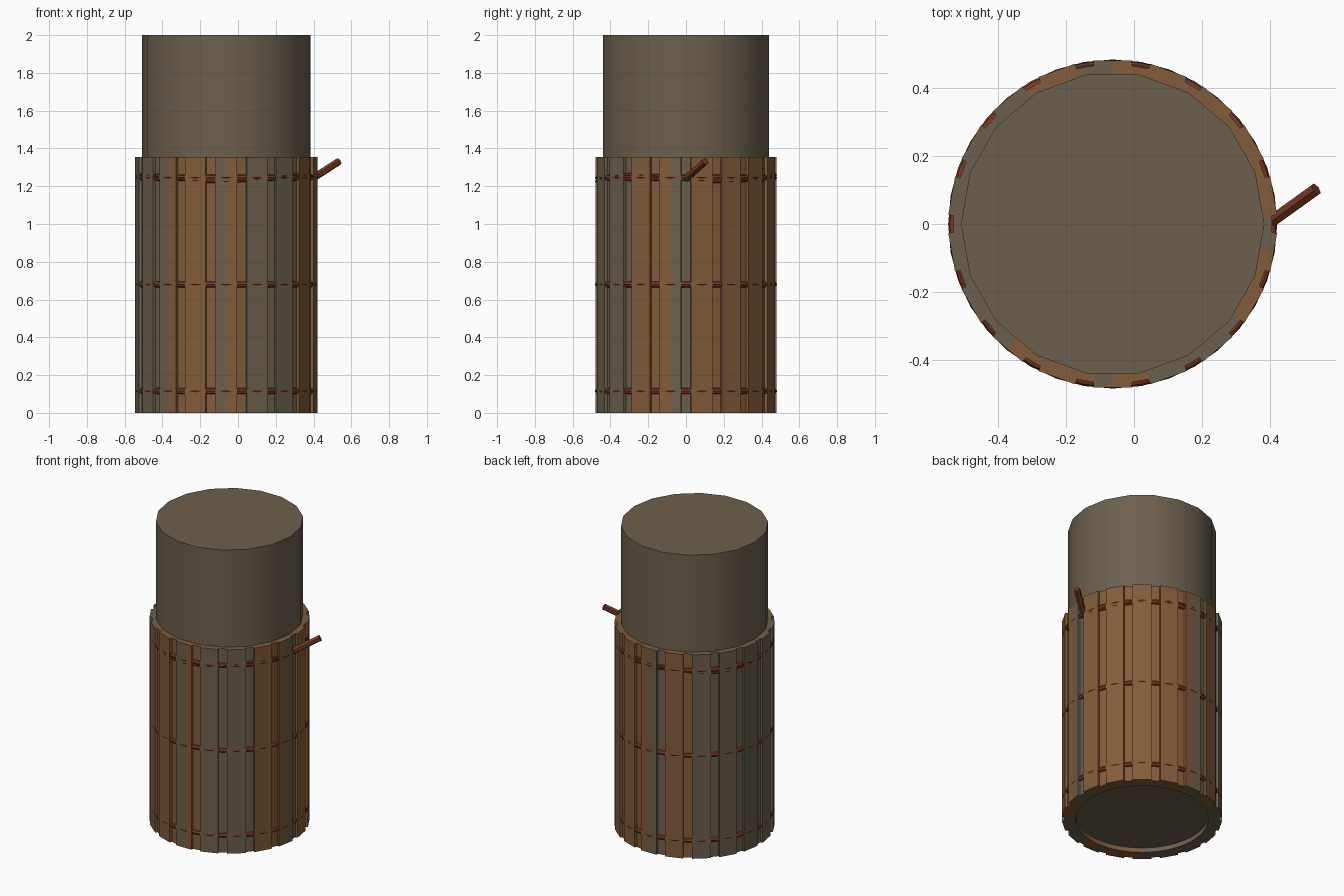
import bpy, bmesh, math
from mathutils import Vector

if "Cube" in bpy.data.objects:
    bpy.data.objects.remove(bpy.data.objects["Cube"])

CX = -0.0625      # axis of the trunk
WALL_H = 1.355    # height of the plank jacket


def material(name, rgb):
    m = bpy.data.materials.new(name)
    m.diffuse_color = (*rgb, 1)
    m.use_nodes = True
    m.node_tree.nodes["Principled BSDF"].inputs["Base Color"].default_value = m.diffuse_color
    return m


GREY = material("grey_wood", (0.150, 0.117, 0.077))
BROWN = material("brown_wood", (0.225, 0.106, 0.042))
RED = material("red_brown_rope", (0.185, 0.038, 0.016))


def finish(bm, name, mats, smooth=False):
    bmesh.ops.recalc_face_normals(bm, faces=bm.faces)
    mesh = bpy.data.meshes.new(name)
    bm.to_mesh(mesh)
    bm.free()
    ob = bpy.data.objects.new(name, mesh)
    bpy.context.collection.objects.link(ob)
    for m in mats:
        mesh.materials.append(m)
    if smooth:
        bpy.ops.object.select_all(action='DESELECT')
        ob.select_set(True)
        bpy.context.view_layer.objects.active = ob
        bpy.ops.object.shade_smooth_by_angle(angle=math.radians(35))
    return ob


def rod(name, a, b, radius, sides, mat, smooth=False, turn=0.0):
    a, b = Vector(a), Vector(b)
    bm = bmesh.new()
    bmesh.ops.create_cone(bm, cap_ends=True, segments=sides, radius1=radius,
                          radius2=radius, depth=(b - a).length)
    rot = (b - a).to_track_quat('Z', 'Y')
    for v in bm.verts:
        x, y = v.co.x, v.co.y
        v.co.x = x * math.cos(turn) - y * math.sin(turn)
        v.co.y = x * math.sin(turn) + y * math.cos(turn)
        v.co = rot @ v.co + (a + b) / 2
    return finish(bm, name, [mat], smooth)


def rope(name, z, major, minor, wave=0.0):
    """Closed rope loop, optionally sagging up and down around the wall."""
    bm = bmesh.new()
    n, k = 36, 8
    rings = []
    for i in range(n):
        t = 2 * math.pi * i / n
        h = z + wave * math.cos(3 * (t - math.radians(205)))
        ring = []
        for j in range(k):
            p = 2 * math.pi * j / k
            r = major + minor * math.cos(p)
            ring.append(bm.verts.new((CX + r * math.cos(t), r * math.sin(t),
                                      h + minor * math.sin(p))))
        rings.append(ring)
    for i in range(n):
        a, b = rings[i], rings[(i + 1) % n]
        for j in range(k):
            q = (j + 1) % k
            bm.faces.new((a[j], b[j], b[q], a[q]))
    return finish(bm, name, [RED], True)


# Trunk core
rod("trunk", (CX, 0, 0.03), (CX, 0, 2.0), 0.445, 18, GREY, True, math.radians(10))

# Plank jacket: 18 raised boards with shallow gaps; g = grey, b = brown,
# one letter for each half board, counter-clockwise from +x
TONES = "bb bb bb bb bg bb gg gg gg gg gg gb bb gb gg gg bb bg".split()
bm = bmesh.new()
columns = []      # (bottom outer, top outer, bottom inner, top inner), tone
for k, tone in enumerate(TONES):
    mid = math.radians(10 + 20 * k)
    # half board, half board, step, gap floor, step
    points = [(0.4795, -0.057, tone[0]), (0.4795, 0.0, tone[1]),
              (0.4795, 0.057, tone[1]), (0.464, 0.057, tone[1])]
    nxt = mid + math.radians(20)
    locs = [(d * math.cos(mid) - s * math.sin(mid),
             d * math.sin(mid) + s * math.cos(mid), t) for d, s, t in points]
    locs.append((0.464 * math.cos(nxt) + 0.057 * math.sin(nxt),
                 0.464 * math.sin(nxt) - 0.057 * math.cos(nxt),
                 TONES[(k + 1) % 18][0]))
    for x, y, t in locs:
        f = 0.40 / math.hypot(x, y)
        columns.append(([bm.verts.new((CX + x * s, y * s, z))
                         for s in (1, f) for z in (0, WALL_H)], t))
for i, (a, t) in enumerate(columns):
    b = columns[(i + 1) % len(columns)][0]
    for p, q in ((0, 1), (1, 3), (3, 2), (2, 0)):
        face = bm.faces.new((a[p], b[p], b[q], a[q]))
        face.material_index = 1 if t == "b" else 0
finish(bm, "plank_wall", [GREY, BROWN])

# Rope bindings
for i, z in enumerate((0.115, 0.68, 1.245)):
    rope(f"rope_{i + 1}", z, 0.4655, 0.017)
rope("loose_rope", 1.243, 0.4725, 0.009, 0.018)

# Peg sticking out at the rope end
rod("peg", (0.385, -0.005, 1.235), (0.534, 0.102, 1.331), 0.02, 6, RED)
